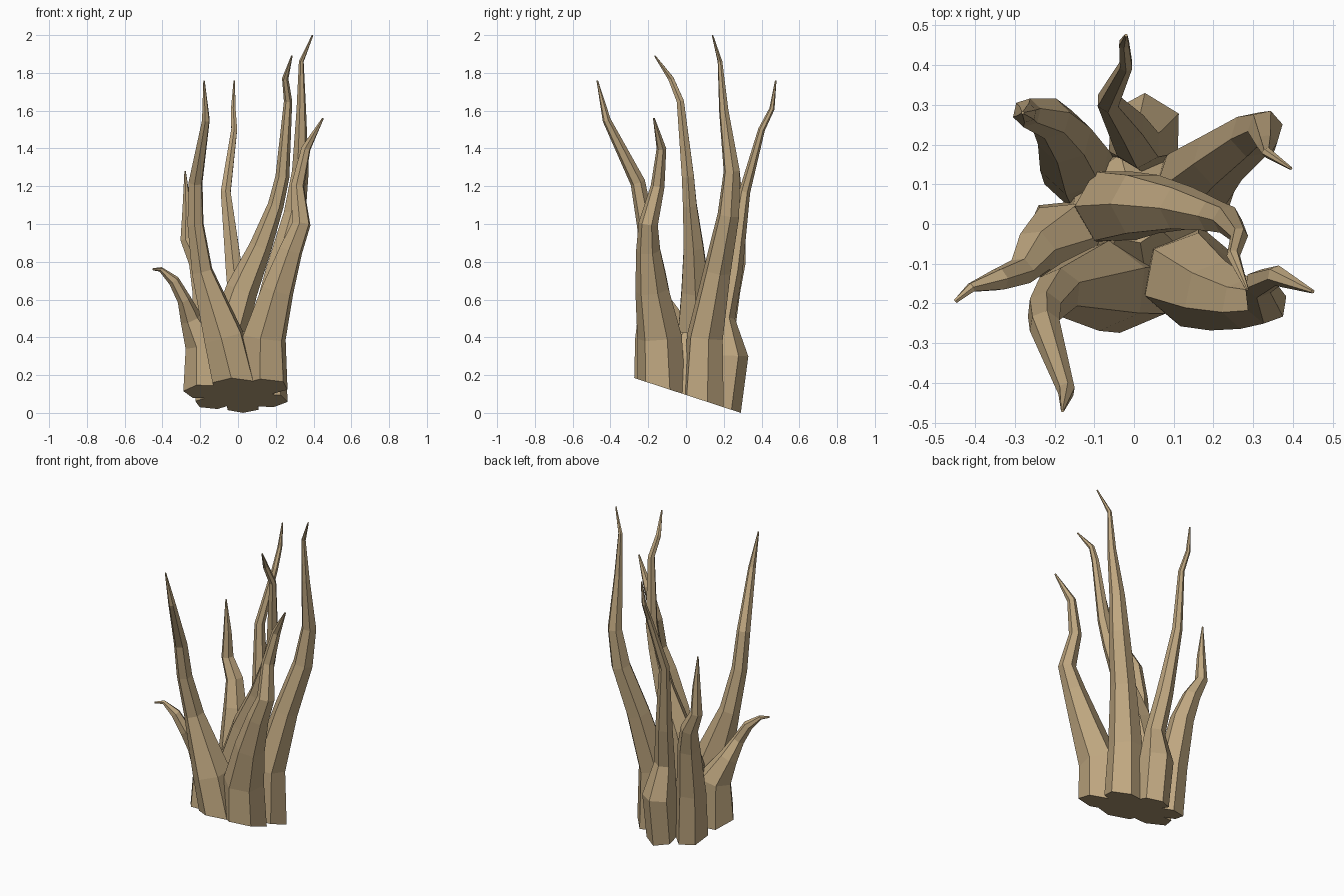
import bpy, bmesh, math
from mathutils import Vector

tan = bpy.data.materials.new("tan_coral")
tan.diffuse_color = (0.52, 0.385, 0.215, 1)


def tendril(name, rings, phase=0.0, sides=6):
    """Tapered faceted branch through rings of (x, y, z, radius), foot cut on the sloped base."""
    bm = bmesh.new()
    pts = [Vector(r[:3]) for r in rings]
    loops = []
    for i, p in enumerate(pts):
        t = (pts[min(i + 1, len(pts) - 1)] - pts[max(i - 1, 0)]).normalized()
        if i == 0:
            t = Vector((0, 0, 1))
        u = (Vector((0, 1, 0)) - t * t.y).normalized()
        v = u.cross(t)
        loop = []
        for k in range(sides):
            a = phase + 2 * math.pi * k / sides
            c = p + (v * math.cos(a) + u * math.sin(a)) * rings[i][3]
            if i == 0:
                c.z = max(0, 0.095 - 0.327 * c.y)   # sloped foot
            loop.append(bm.verts.new(c))
        loops.append(loop)
    for a, b in zip(loops, loops[1:]):
        for k in range(sides):
            n = (k + 1) % sides
            bm.faces.new((a[k], a[n], b[n], b[k]))
    bm.faces.new(loops[0][::-1])
    bm.faces.new(loops[-1])
    bmesh.ops.recalc_face_normals(bm, faces=bm.faces)
    me = bpy.data.meshes.new(name)
    bm.to_mesh(me)
    bm.free()
    me.materials.append(tan)
    bpy.context.collection.objects.link(bpy.data.objects.new(name, me))


# Core that joins the feet of the branches
tendril("root_core", [(0, 0, .09, .2), (0, .01, .3, .17), (0, .03, .42, .08)], 0.2, 8)
# Front left branch
tendril("front_left_branch", [
    (-.02, -.15, .14, .125), (-.075, -.155, .40, .115), (-.19, -.17, .75, .06),
    (-.225, -.215, 1.0, .046), (-.225, -.255, 1.22, .04), (-.17, -.42, 1.55, .022),
    (-.18, -.47, 1.76, .004)], 0.4)
# Short curled left branch
tendril("left_branch", [
    (-.17, -.05, .12, .12), (-.18, -.04, .36, .1), (-.25, -.07, .5, .058),
    (-.285, -.12, .6, .037), (-.34, -.14, .70, .03), (-.41, -.16, .76, .013),
    (-.45, -.195, .76, .006)], 0.1)
# Back left branch
tendril("back_left_branch", [
    (-.13, .13, .05, .1), (-.15, .16, .35, .09), (-.175, .22, .65, .07),
    (-.21, .265, .8, .053), (-.27, .28, .92, .037), (-.27, .28, 1.08, .025),
    (-.28, .28, 1.28, .004)], 0.3)
# Back branch
tendril("back_branch", [
    (.025, .195, .03, .095), (.025, .23, .3, .1), (.01, .2, .5, .06),
    (-.02, .25, .75, .05), (-.065, .31, 1.17, .03), (-.02, .40, 1.5, .018),
    (-.025, .455, 1.61, .014), (-.02, .475, 1.76, .004)], 0.5)
# Tallest, back right branch
tendril("back_right_branch", [
    (.15, .09, .06, .115), (.15, .1, .4, .1), (.22, .165, .75, .075),
    (.3, .225, 1.05, .06), (.33, .242, 1.28, .045), (.335, .2, 1.6, .026),
    (.335, .18, 1.86, .013), (.395, .14, 2.0, .004)], 0.2)
# Central branch leaning right
tendril("centre_branch", [
    (-.05, .03, .09, .1), (-.05, .045, .42, .1), (.02, .05, .65, .085),
    (.12, .04, .88, .06), (.2, .02, 1.1, .042), (.235, .01, 1.25, .037),
    (.265, -.03, 1.65, .022), (.25, -.08, 1.77, .017), (.285, -.165, 1.89, .004)], 0.0)
# Front right branch
tendril("front_right_branch", [
    (.14, -.13, .14, .13), (.14, -.14, .4, .12), (.21, -.18, .65, .09),
    (.28, -.2, .86, .065), (.335, -.2, 1.0, .052), (.315, -.15, 1.2, .037),
    (.36, -.13, 1.4, .026), (.45, -.17, 1.56, .005)], 0.35)
